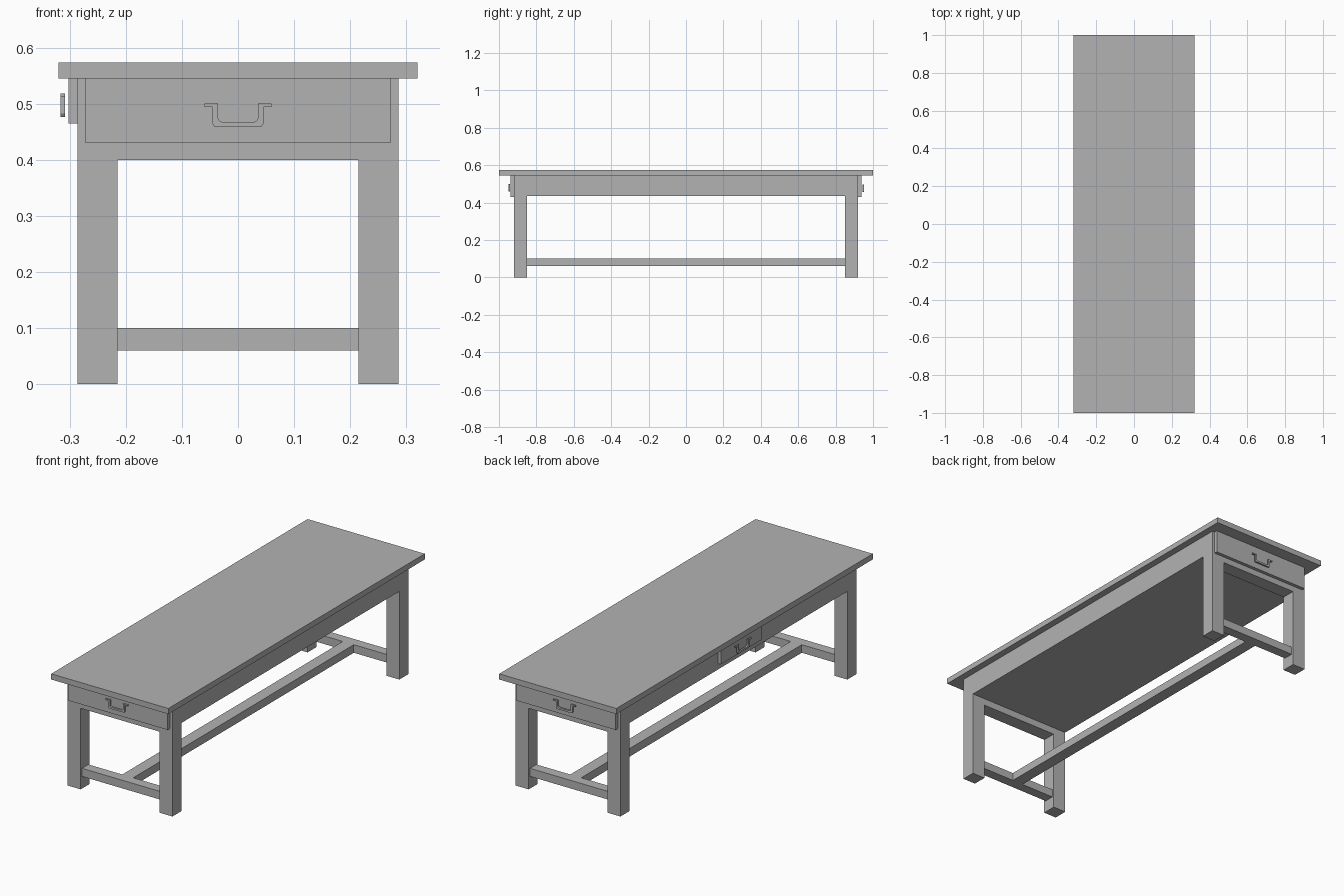
import bpy
import bmesh
from math import pi
from mathutils import Matrix

cube = bpy.data.objects.get("Cube")
if cube:
    bpy.data.objects.remove(cube, do_unlink=True)

GREY = (0.45, 0.45, 0.45, 1.0)
grey = bpy.data.materials.new("plain_grey")
grey.use_nodes = True
grey.diffuse_color = GREY
grey.node_tree.nodes["Principled BSDF"].inputs["Base Color"].default_value = GREY


def finish(name, bm):
    bmesh.ops.recalc_face_normals(bm, faces=bm.faces)
    mesh = bpy.data.meshes.new(name)
    bm.to_mesh(mesh)
    bm.free()
    mesh.materials.append(grey)
    obj = bpy.data.objects.new(name, mesh)
    bpy.context.collection.objects.link(obj)
    return obj


def box(name, x, y, z):
    """Box from (min, max) ranges on each axis."""
    bm = bmesh.new()
    bmesh.ops.create_cube(bm, size=1)
    for v in bm.verts:
        for i, (lo, hi) in enumerate((x, y, z)):
            v.co[i] = hi if v.co[i] > 0 else lo
    return finish(name, bm)


def cut(obj, cutter):
    cutter.hide_render = True
    mod = obj.modifiers.new("opening", 'BOOLEAN')
    mod.operation = 'DIFFERENCE'
    mod.solver = 'EXACT'
    mod.object = cutter
    bpy.context.view_layer.objects.active = obj
    bpy.ops.object.modifier_apply(modifier=mod.name)
    bpy.data.objects.remove(cutter, do_unlink=True)


def handle(name, distance, z, turn):
    """Flat U-shaped pull with side tabs, facing -y before the turn."""
    half = [(0.028, 0.009), (0.034, 0.012), (0.036, 0.018), (0.036, 0.042),
            (0.060, 0.042), (0.060, 0.036), (0.045, 0.036), (0.045, 0.006),
            (0.041, 0.0)]
    outline = half + [(-x, h) for x, h in reversed(half)]
    bm = bmesh.new()
    face = bm.faces.new([bm.verts.new((x, -distance, z + h)) for x, h in outline])
    grown = bmesh.ops.extrude_face_region(bm, geom=[face])
    for v in grown["geom"]:
        if isinstance(v, bmesh.types.BMVert):
            v.co.y += 0.008
    bm.transform(Matrix.Rotation(turn, 4, 'Z'))
    finish(name, bm)


# Table top
box("table_top", (-0.32, 0.32), (-1, 1), (0.545, 0.573))

# Frame with legs and aprons, opened along and across
frame = box("frame_and_legs", (-0.286, 0.286), (-0.92, 0.92), (0, 0.545))
cut(frame, box("side_opening", (-1, 1), (-0.85, 0.85), (-1, 0.435)))
cut(frame, box("end_opening", (-0.215, 0.215), (-2, 2), (-1, 0.40)))

# Low stretchers, end drawers
for side, s in (("front", -1), ("back", 1)):
    box(side + "_stretcher", (-0.215, 0.215), sorted((s * 0.86, s * 0.91)), (0.06, 0.10))
    box(side + "_drawer", (-0.272, 0.272), sorted((s * 0.92, s * 0.937)), (0.43, 0.545))
box("long_stretcher", (-0.03, 0.03), (-0.86, 0.86), (0.06, 0.10))

# Side drawer
box("right_side_drawer", (-0.302, -0.286), (-0.16, 0.16), (0.465, 0.545))

# Drawer pulls
handle("front_handle", 0.949, 0.458, 0)
handle("back_handle", 0.951, 0.456, pi)
handle("right_side_handle", 0.316, 0.476, -pi / 2)
